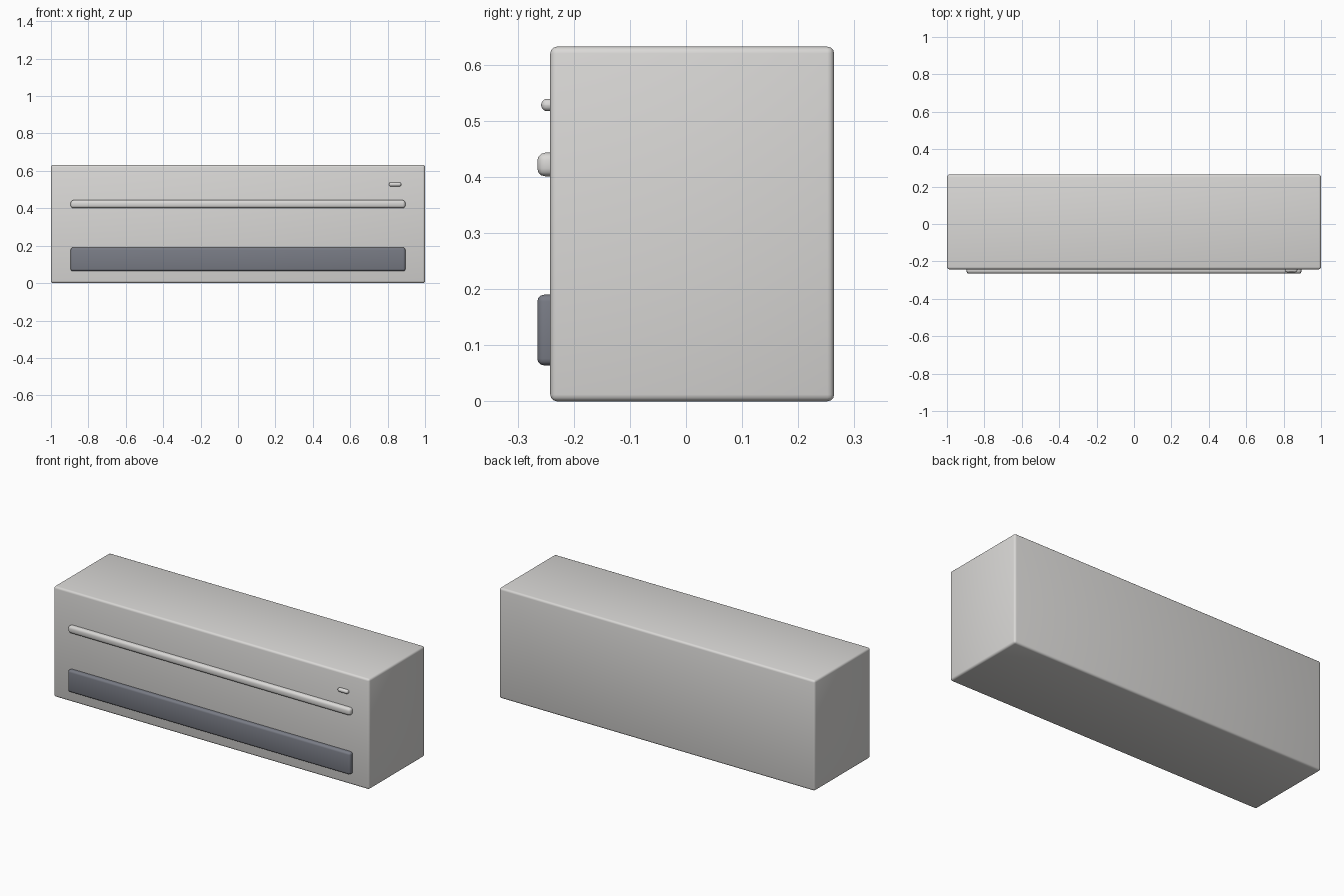
import bpy
import math

if "Cube" in bpy.data.objects:
    bpy.data.objects.remove(bpy.data.objects["Cube"])


def material(name, rgb):
    m = bpy.data.materials.new(name)
    m.diffuse_color = (*rgb, 1.0)
    m.use_nodes = True
    m.node_tree.nodes["Principled BSDF"].inputs["Base Color"].default_value = m.diffuse_color
    return m


shell = material("warm_light_grey", (0.70, 0.69, 0.675))
dark = material("slate_grey", (0.19, 0.20, 0.235))


def rounded_box(name, x, y, z, radius, mat, segments=3):
    """Box given by (min, max) ranges on each axis, with rounded edges."""
    spans = (x, y, z)
    bpy.ops.mesh.primitive_cube_add(size=1, location=[(a + b) / 2 for a, b in spans])
    ob = bpy.context.object
    ob.name = name
    ob.scale = [b - a for a, b in spans]
    bpy.ops.object.transform_apply(location=False, rotation=False, scale=True)
    bevel = ob.modifiers.new("rounding", 'BEVEL')
    bevel.width = radius
    bevel.segments = segments
    bpy.ops.object.modifier_apply(modifier=bevel.name)
    bpy.ops.object.shade_smooth_by_angle(angle=math.radians(35))
    ob.data.materials.append(mat)
    return ob


# Main casing
rounded_box("casing", (-1, 1), (-0.242, 0.264), (0, 0.632), 0.012, shell)

# Long raised trim across the front
rounded_box("front_trim", (-0.895, 0.895), (-0.265, -0.222), (0.401, 0.443), 0.014, shell)

# Dark air outlet near the bottom
rounded_box("air_outlet", (-0.895, 0.895), (-0.265, -0.222), (0.064, 0.19), 0.012, dark)

# Small indicator pill at the upper right
rounded_box("indicator", (0.807, 0.873), (-0.258, -0.230), (0.517, 0.539), 0.0105, shell, 4)
